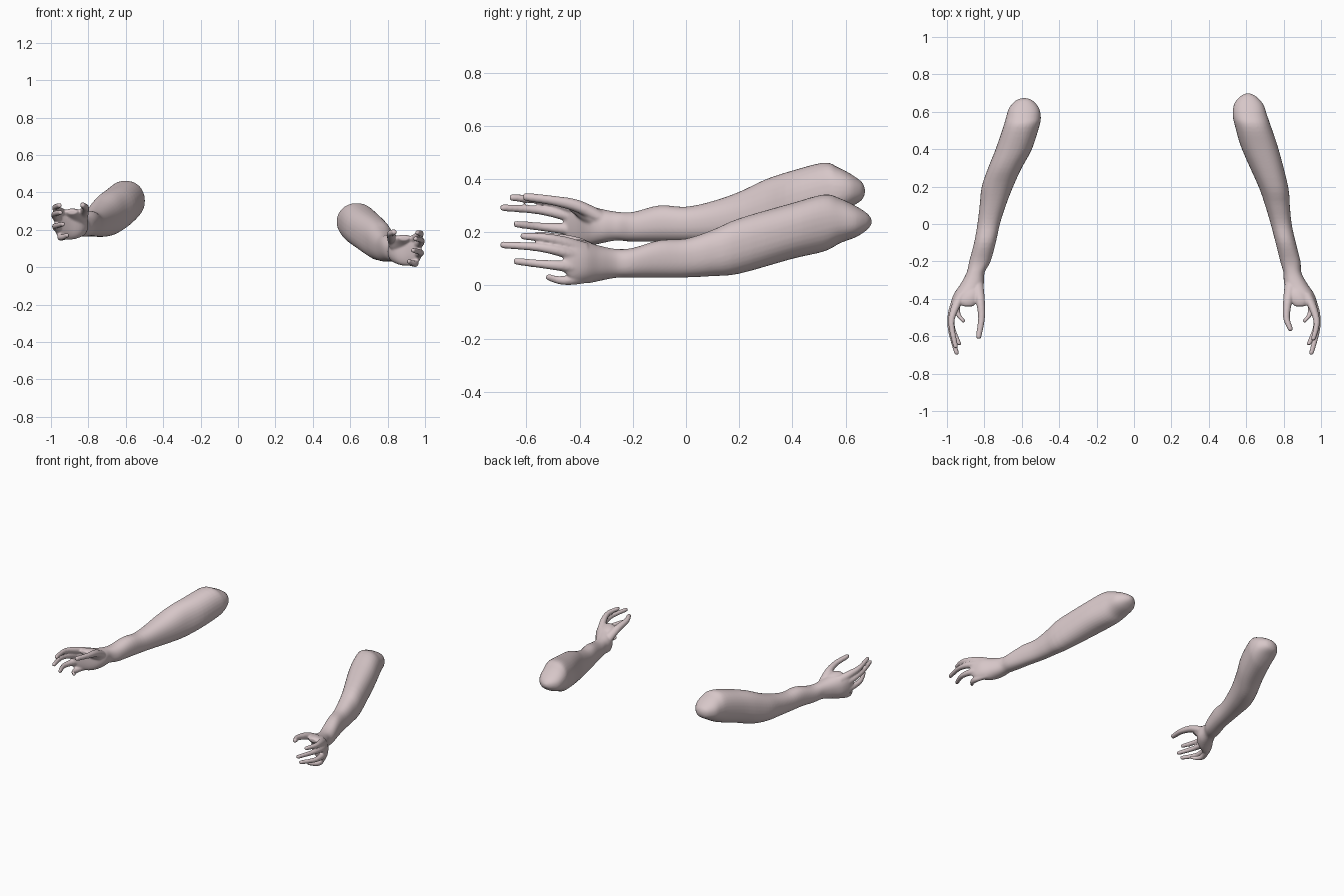
import bpy, bmesh, math
from mathutils import Vector

cube = bpy.data.objects.get("Cube")
if cube:
    bpy.data.objects.remove(cube, do_unlink=True)

skin = bpy.data.materials.new("pale_pink_skin")
skin.use_nodes = True
colour = (0.68, 0.57, 0.58, 1)
skin.diffuse_color = colour
skin.node_tree.nodes["Principled BSDF"].inputs["Base Color"].default_value = colour

# Arm sections: y, distance from the middle, height, half width, half height
LEFT_ARM = [
    (.698, .610, .240, .012, .010), (.68, .61, .24, .045, .032),
    (.64, .613, .24, .078, .058), (.58, .620, .243, .092, .084),
    (.52, .637, .235, .096, .107), (.40, .675, .205, .098, .105),
    (.20, .745, .148, .079, .104), (.10, .767, .122, .066, .087),
    (0, .787, .103, .056, .073), (-.1, .811, .10, .054, .070),
    (-.2, .836, .085, .054, .056)]
RIGHT_ARM = [
    (.673, .587, .355, .012, .010), (.66, .587, .355, .045, .035),
    (.62, .588, .357, .08, .062), (.57, .591, .355, .093, .09),
    (.52, .603, .352, .096, .11), (.40, .643, .318, .097, .114),
    (.30, .69, .285, .09, .114), (.20, .73, .257, .084, .095),
    (.10, .755, .24, .070, .077), (0, .777, .23, .06, .066),
    (-.1, .797, .233, .058, .068), (-.2, .824, .22, .057, .056)]
# Wrist and palm, shared by both hands
PALM = [(-.26, .847, .083, .048, .054), (-.32, .865, .083, .062, .065),
        (-.37, .897, .085, .064, .077), (-.41, .937, .088, .040, .075),
        (-.44, .960, .092, .022, .060), (-.46, .970, .095, .010, .045)]
# Web of skin between thumb and first finger
WEB = [(-.30, .86, .09, .03, .03), (-.36, .87, .12, .06, .042),
       (-.41, .885, .147, .05, .027), (-.44, .887, .155, .028, .012)]
# Digits: y, x, z along the centre line, then base and tip radius
DIGITS = [
    ([(-.30, .84, .10), (-.40, .823, .155), (-.50, .815, .179), (-.56, .835, .187)], .032, .015),
    ([(-.37, .92, .13), (-.45, .957, .160), (-.53, .977, .179), (-.61, .960, .185)], .030, .013),
    ([(-.37, .93, .10), (-.46, .970, .126), (-.56, .980, .144), (-.685, .950, .152)], .028, .013),
    ([(-.37, .93, .06), (-.45, .967, .072), (-.54, .975, .080), (-.635, .938, .09)], .028, .013),
    ([(-.36, .91, .035), (-.43, .945, .021), (-.48, .942, .020), (-.515, .915, .03)], .024, .013)]
HAND_RISE = .14  # the right hand is held higher


def resample(rows, steps=4):
    """Smooth a list of sections with a Catmull-Rom spline."""
    rows = [Vector(r) for r in rows]
    pad = [rows[0]] + rows + [rows[-1]]
    out = []
    for a, b, c, d in zip(pad, pad[1:], pad[2:], pad[3:]):
        for i in range(steps):
            t = i / steps
            out.append(b + (c - a) * (t / 2) + (a * 2 - b * 5 + c * 4 - d) * (t * t / 2)
                       + (b * 3 - a - c * 3 + d) * (t ** 3 / 2))
    return out + [rows[-1]]


def bulge(v, power):
    return math.copysign(abs(v) ** power, v)


def loft(bm, rows, power=1, sides=32):
    """Skin rounded sections into a closed tube; a power below 1 makes them fuller."""
    rings = []
    for y, x, z, rx, rz in resample(rows):
        angles = [math.tau * i / sides for i in range(sides)]
        rings.append([bm.verts.new((x + rx * bulge(math.cos(a), power), y,
                                    z + rz * bulge(math.sin(a), power))) for a in angles])
    for r, s in zip(rings, rings[1:]):
        for i in range(sides):
            j = (i + 1) % sides
            bm.faces.new((r[i], r[j], s[j], s[i]))
    bm.faces.new(rings[0][::-1])
    bm.faces.new(rings[-1])


def digit(bm, path, base, tip):
    rows = []
    for i, (y, x, z) in enumerate(path):
        r = base + (tip - base) * min(1, i / 2.5)
        rows.append((y, x, z, r, r))
    y, x, z = path[-1]
    rows.append((y - .013, x - .002, z, tip * .45, tip * .45))
    loft(bm, rows)


def build_arm(name, arm, side, rise):
    bm = bmesh.new()
    # Hand first, lifted to its wrist height
    loft(bm, WEB)
    for i, (path, base, tip) in enumerate(DIGITS):
        if side < 0 and i < 2:  # thumb and first finger reach further on the right
            y, x, z = path[-1]
            path = path[:-1] + [(y - .04, x - .005, z + .005)]
        digit(bm, path, base, tip)
    bmesh.ops.translate(bm, verts=bm.verts, vec=(0, 0, rise))
    # Arm flowing into the palm
    loft(bm, arm + [(y, x, z + rise, rx, rz) for y, x, z, rx, rz in PALM], .88)
    bmesh.ops.scale(bm, verts=bm.verts, vec=(side, 1, 1))
    bmesh.ops.recalc_face_normals(bm, faces=bm.faces)
    mesh = bpy.data.meshes.new(name)
    bm.to_mesh(mesh)
    bm.free()
    mesh.materials.append(skin)
    obj = bpy.data.objects.new(name, mesh)
    bpy.context.collection.objects.link(obj)
    # Fuse arm and digits into one soft surface
    fuse = obj.modifiers.new("fuse", 'REMESH')
    fuse.mode = 'VOXEL'
    fuse.voxel_size = .005
    fuse.use_smooth_shade = True
    soft = obj.modifiers.new("soften", 'SMOOTH')
    soft.factor = .5
    soft.iterations = 8


build_arm("left_arm", LEFT_ARM, 1, 0)
build_arm("right_arm", RIGHT_ARM, -1, HAND_RISE)
